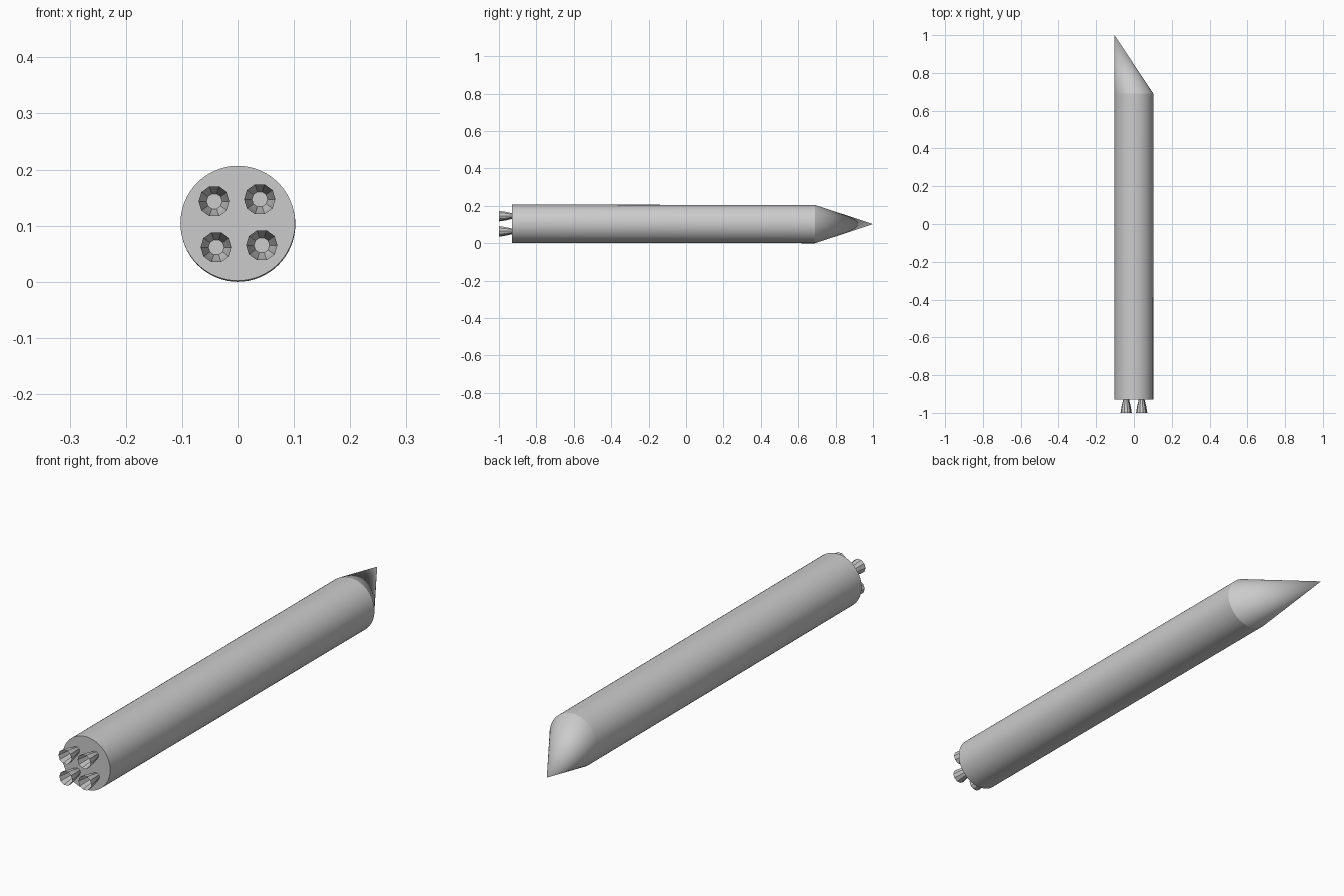
import bpy, bmesh, math

if "Cube" in bpy.data.objects:
    bpy.data.objects.remove(bpy.data.objects["Cube"])

grey = bpy.data.materials.new("light grey")
grey.diffuse_color = (0.6, 0.6, 0.6, 1)
grey.use_nodes = True
grey.node_tree.nodes["Principled BSDF"].inputs["Base Color"].default_value = grey.diffuse_color


def loft(name, rings, sides, cap_start=False, tip=None, smooth=True):
    """Skin circular rings (x, y, z, radius) along y, with optional cap and tip."""
    bm = bmesh.new()
    loops = []
    for x, y, z, r in rings:
        loops.append([bm.verts.new((x + r * math.cos(2 * math.pi * i / sides), y,
                                    z + r * math.sin(2 * math.pi * i / sides)))
                      for i in range(sides)])
    for a, b in zip(loops, loops[1:]):
        for i in range(sides):
            j = (i + 1) % sides
            bm.faces.new((a[i], b[i], b[j], a[j]))
    if cap_start:
        bm.faces.new(loops[0])
    if tip:
        t = bm.verts.new(tip)
        for i in range(sides):
            bm.faces.new((loops[-1][i], t, loops[-1][(i + 1) % sides]))
    mesh = bpy.data.meshes.new(name)
    bm.to_mesh(mesh)
    bm.free()
    mesh.materials.append(grey)
    ob = bpy.data.objects.new(name, mesh)
    bpy.context.collection.objects.link(ob)
    if smooth:
        bpy.ops.object.select_all(action='DESELECT')
        ob.select_set(True)
        bpy.context.view_layer.objects.active = ob
        bpy.ops.object.shade_smooth_by_angle(angle=math.radians(30))
    return ob


R = 0.1025
rear_z, front_z = 0.1043, 0.1025   # the tank leans very slightly

# Long cylindrical tank with a flat rear plate
loft("tank_body", [(-0.0005, -0.93, rear_z, R), (0, 0.69, front_z, R)], 64, cap_start=True)

# Slanted nose cone, its tip lined up with the left side
loft("slanted_nose", [(0, 0.69, front_z, R)], 64, tip=(-R, 1.0, front_z))

# Four flared engine nozzles, open at the rear
for k in range(4):
    a = math.radians(47.5 + 90 * k)
    x, z = 0.058 * math.cos(a), rear_z + 0.058 * math.sin(a)
    loft(f"engine_nozzle_{k + 1}",
         [(x, -1.0, z, 0.028), (x, -0.965, z, 0.0225), (x, -0.93, z, 0.014)],
         10, smooth=False)
